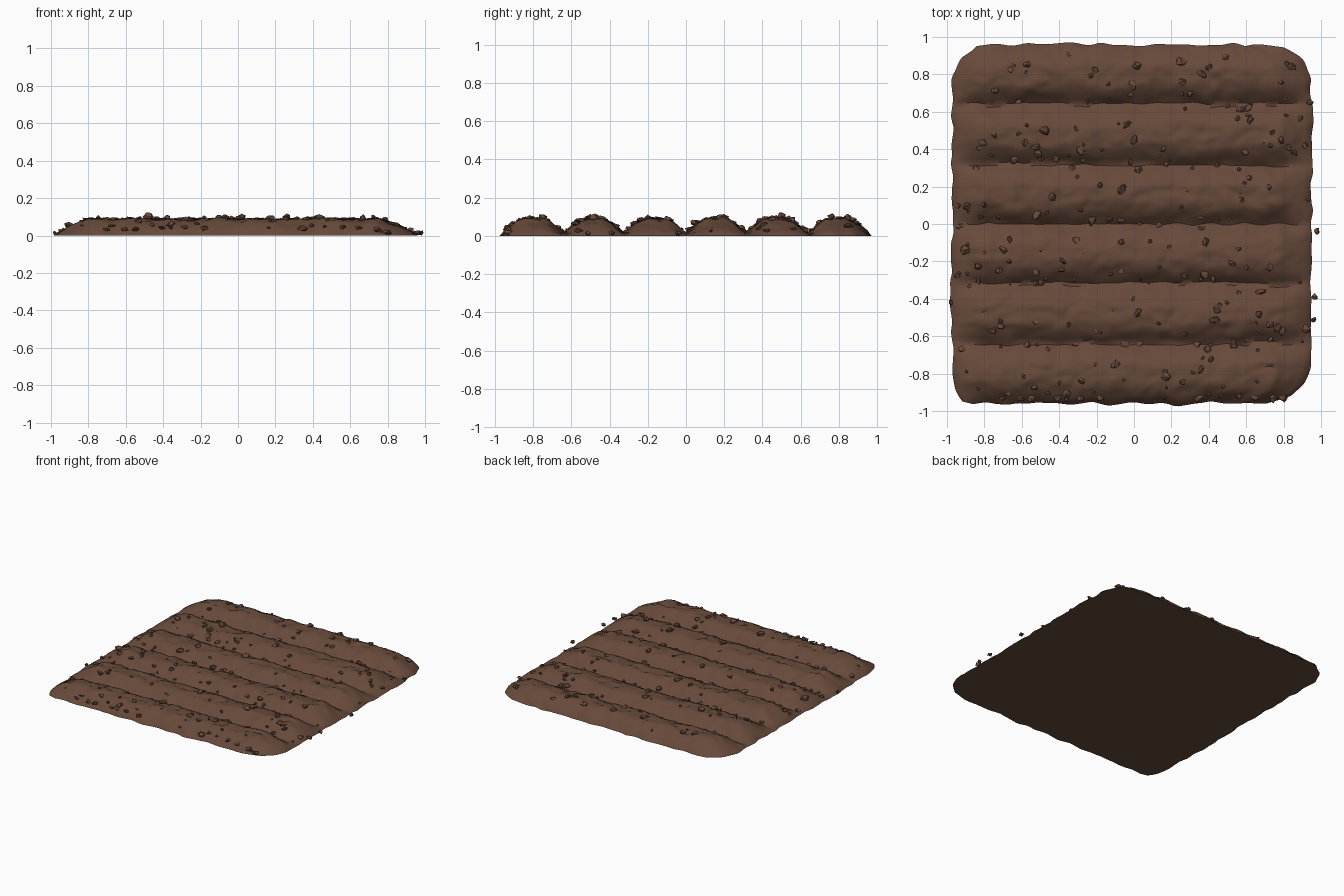
import bpy, bmesh, math, random
from mathutils import Vector, Matrix, noise

if "Cube" in bpy.data.objects:
    bpy.data.objects.remove(bpy.data.objects["Cube"])

random.seed(7)
PITCH = 0.32                      # furrow spacing
X0, X1, H = -0.975, 0.95, 0.96    # soil outline


def material(name, color):
    m = bpy.data.materials.new(name)
    m.diffuse_color = color
    m.use_nodes = True
    m.node_tree.nodes["Principled BSDF"].inputs["Base Color"].default_value = m.diffuse_color
    return m


soil = material("brown soil", (0.135, 0.068, 0.043, 1))


def rough(x, y, freq, seed):
    return noise.noise(Vector((x * freq, y * freq, seed)))


def inset(y, top_r, low_r):
    """How far a rounded corner pulls the side in at this y."""
    r = top_r if y > 0 else low_r
    t = max(0.0, abs(y) - (H - r))
    return r - math.sqrt(max(0.0, r * r - t * t))


def sides(y):
    return X0 + inset(y, 0.22, 0.12), X1 - inset(y, 0.24, 0.24)


def height(x, y):
    """Six rounded ridges along x, tapering at both ends."""
    a, b = sides(max(-H, min(H, y)))
    d = min(x - a, b - x)
    end = max(0.0, min(1.0, d / 0.17))
    end = end ** 0.9
    lean = y + 0.014 * rough(x, y, 5, 1) + 0.012 * math.sin(2 * math.pi * y / PITCH)
    ridge = min(1.0, 1.05 * abs(math.sin(math.pi * lean / PITCH)) ** 1.05)
    z = 0.008 + 0.08 * ridge * end
    z += (0.011 * rough(x, y, 9, 2) + 0.008 * rough(x, y, 24, 3)) * (0.35 + 0.65 * ridge * end)
    crack = max(0.0, 1 - 9 * abs(rough(x * 0.5, y, 9, 4)))
    z -= 0.008 * crack * ridge * end
    return max(0.004, z)


def finish(bm, name, angle):
    mesh = bpy.data.meshes.new(name)
    bm.to_mesh(mesh)
    bm.free()
    obj = bpy.data.objects.new(name, mesh)
    bpy.context.collection.objects.link(obj)
    mesh.materials.append(soil)
    bpy.ops.object.select_all(action='DESELECT')
    bpy.context.view_layer.objects.active = obj
    obj.select_set(True)
    bpy.ops.object.shade_smooth_by_angle(angle=math.radians(angle))
    return obj


# Ploughed bed: uneven grid shaped by the height rule, closed with a flat base
bm = bmesh.new()
NX, NY = 90, 110
rows = []
for j in range(NY + 1):
    v = -H + 2 * H * j / NY
    a, b = sides(v)
    row = []
    for i in range(NX + 1):
        x = a + (b - a) * i / NX
        edge = i in (0, NX) or j in (0, NY)
        z = 0.0 if edge else height(x, v)
        k = 0.016 if edge else 0.012
        px = x + k * rough(x, v, 11, 5)
        py = v + k * rough(x, v, 11, 6)
        row.append(bm.verts.new((px, py, z)))
    rows.append(row)
for j in range(NY):
    for i in range(NX):
        bm.faces.new((rows[j][i], rows[j][i + 1], rows[j + 1][i + 1], rows[j + 1][i]))
rim = (rows[0][:-1] + [r[-1] for r in rows[:-1]]
       + rows[-1][:0:-1] + [r[0] for r in rows[:0:-1]])
bm.faces.new(rim[::-1])
finish(bm, "ploughed_bed", 40)

# Loose clods: squashed, dented low-poly lumps half sunk in the soil
clods = bmesh.new()


def clod(x, y, size, lift=0.15, ground=None):
    z = (height(x, y) if ground is None else ground) + size * lift
    rot = Matrix.Rotation(random.uniform(0, 6.28), 4, 'Z') @ Matrix.Rotation(random.uniform(-0.5, 0.5), 4, 'X')
    scale = Matrix.Diagonal((random.uniform(0.8, 1.4), random.uniform(0.7, 1.0), random.uniform(0.5, 0.8), 1))
    new = bmesh.ops.create_icosphere(clods, subdivisions=1, radius=size,
                                     matrix=Matrix.Translation((x, y, z)) @ rot @ scale)
    for vert in new['verts']:
        vert.co += Vector([random.uniform(-0.25, 0.25) * size for _ in range(3)])
        vert.co.z = max(0.001, vert.co.z)


for n in range(230):
    y = random.uniform(-0.92, 0.92)
    if n % 2:                     # half of them lie on the front slopes and furrows
        y = (random.randint(-3, 2) + random.uniform(-0.1, 0.4)) * PITCH
    y = max(-0.93, min(0.93, y))
    a, b = sides(y)
    clod(random.uniform(a + 0.03, b - 0.02), y, random.choice((0.011, 0.014, 0.018, 0.023)))

# Larger clods on the crests and along the ends
for x, y, s in ((0.0, 0.45, 0.026), (0.45, -0.45, 0.026), (-0.9, -0.14, 0.026),
                (0.61, 0.62, 0.028), (-0.48, 0.5, 0.03), (-0.1, -0.75, 0.026), (0.25, 0.87, 0.026)):
    clod(x, y, s, 0.3)
for x, y in ((-0.98, -0.42), (0.978, -0.04), (0.96, -0.51), (0.965, -0.39), (0.94, 0.65)):
    clod(x, y, 0.019, 0.4, 0.006)
finish(clods, "soil_clods", 25)
